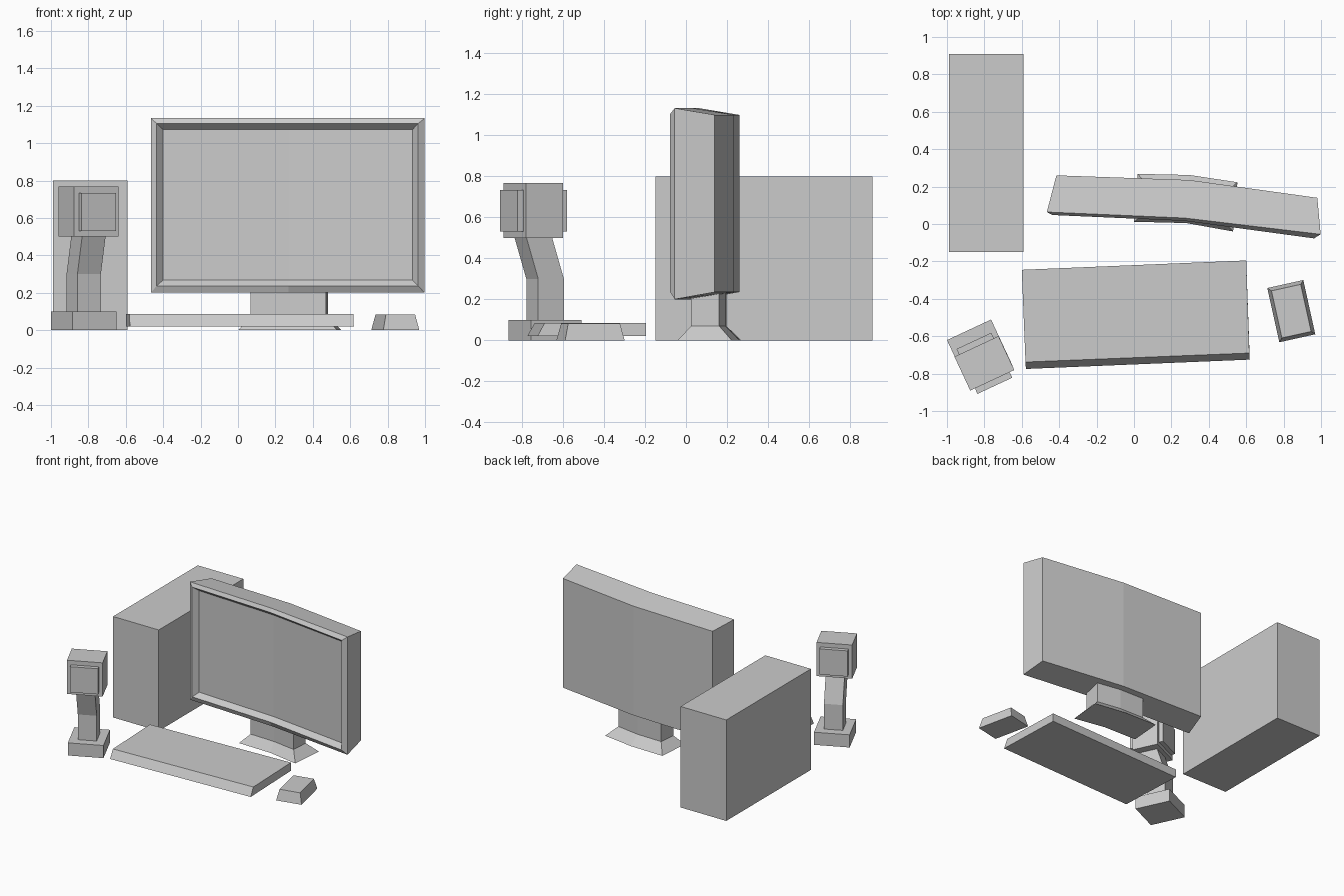
import bpy, bmesh
from mathutils import Matrix, Vector
from math import radians

if "Cube" in bpy.data.objects:
    bpy.data.objects.remove(bpy.data.objects["Cube"])


def loft(name, rings):
    """Join rings of equal point count with quads; cap both ends with quad strips."""
    bm = bmesh.new()
    vs = [[bm.verts.new(p) for p in r] for r in rings]
    n = len(vs[0])
    for a, b in zip(vs, vs[1:]):
        for i in range(n):
            j = (i + 1) % n
            bm.faces.new((a[i], a[j], b[j], b[i]))
    for r in (vs[0], vs[-1]):
        for i in range(n // 2 - 1):
            bm.faces.new((r[i], r[i + 1], r[n - 2 - i], r[n - 1 - i]))
    bmesh.ops.recalc_face_normals(bm, faces=bm.faces)
    me = bpy.data.meshes.new(name)
    bm.to_mesh(me)
    bm.free()
    ob = bpy.data.objects.new(name, me)
    bpy.context.collection.objects.link(ob)
    return ob


def flat(plan, z):
    """Horizontal ring from plan points."""
    return [(x, y, z) for x, y in plan]


def upright(plan, z0, z1):
    """Upright ring following a plan line: along the bottom, back along the top."""
    return flat(plan, z0) + flat(plan[::-1], z1)


def rect(cx, cy, w, d, angle=0):
    """Plan rectangle turned about its centre."""
    m = Matrix.Rotation(radians(angle), 2)
    return [tuple(Vector((cx, cy)) + m @ Vector((sx * w / 2, sy * d / 2)))
            for sx, sy in ((-1, -1), (1, -1), (1, 1), (-1, 1))]


# Computer tower
tower = rect(-0.79, 0.38, 0.40, 1.06)
loft("computer_tower", [flat(tower, 0), flat(tower, 0.80)])

# Monitor: bent casing, bevelled rim and recessed screen
loft("monitor", [
    upright([(-0.415, 0.26), (0.297, 0.235), (0.98, 0.14)], 0.235, 1.10),
    upright([(-0.466, 0.064), (0.27, 0.032), (0.998, -0.055)], 0.20, 1.133),
    upright([(-0.435, 0.048), (0.27, 0.017), (0.963, -0.077)], 0.236, 1.105),
    upright([(-0.40, 0.085), (0.272, 0.053), (0.933, -0.033)], 0.268, 1.072),
])

# Monitor stand: splayed foot and bent neck
foot = [(0.0, 0.012), (0.28, 0.005), (0.53, -0.04), (0.553, 0.223), (0.297, 0.262), (0.02, 0.268)]
neck = [(0.067, 0.062), (0.277, 0.055), (0.47, 0.025), (0.48, 0.162), (0.29, 0.192), (0.08, 0.197)]
loft("monitor_stand", [flat(foot, 0), flat(neck, 0.07), flat(neck, 0.24)])

# Keyboard: sloped front edge
key_top = [(-0.58, -0.738), (0.617, -0.69), (0.60, -0.195), (-0.60, -0.245)]
key_low = [(-0.578, -0.775), (0.619, -0.725)] + key_top[2:]
loft("keyboard", [flat(key_low, 0.02), flat(key_top, 0.085)])

# Mouse: tapered block
loft("mouse", [flat(rect(0.841, -0.466, 0.197, 0.297, 12.5), 0),
               flat(rect(0.841, -0.466, 0.160, 0.258, 12.5), 0.083)])

# Desk camera: base, cranked arm, head, and panel showing front and back
TURN = 25
BASE, HEAD = (-0.825, -0.688), (-0.80, -0.745)
base = rect(*BASE, 0.26, 0.27, TURN)
loft("camera_base", [flat(base, 0), flat(base, 0.10)])
arm_low, arm_top = (rect(*c, 0.138, 0.138, TURN) for c in (BASE, HEAD))
loft("camera_arm", [flat(arm_low, 0.10), flat(arm_low, 0.30), flat(arm_top, 0.50)])
head = rect(*HEAD, 0.26, 0.20, TURN)
loft("camera_head", [flat(head, 0.50), flat(head, 0.767)])
panel = rect(*HEAD, 0.205, 0.265, TURN)
loft("camera_panels", [flat(panel, 0.53), flat(panel, 0.733)])
